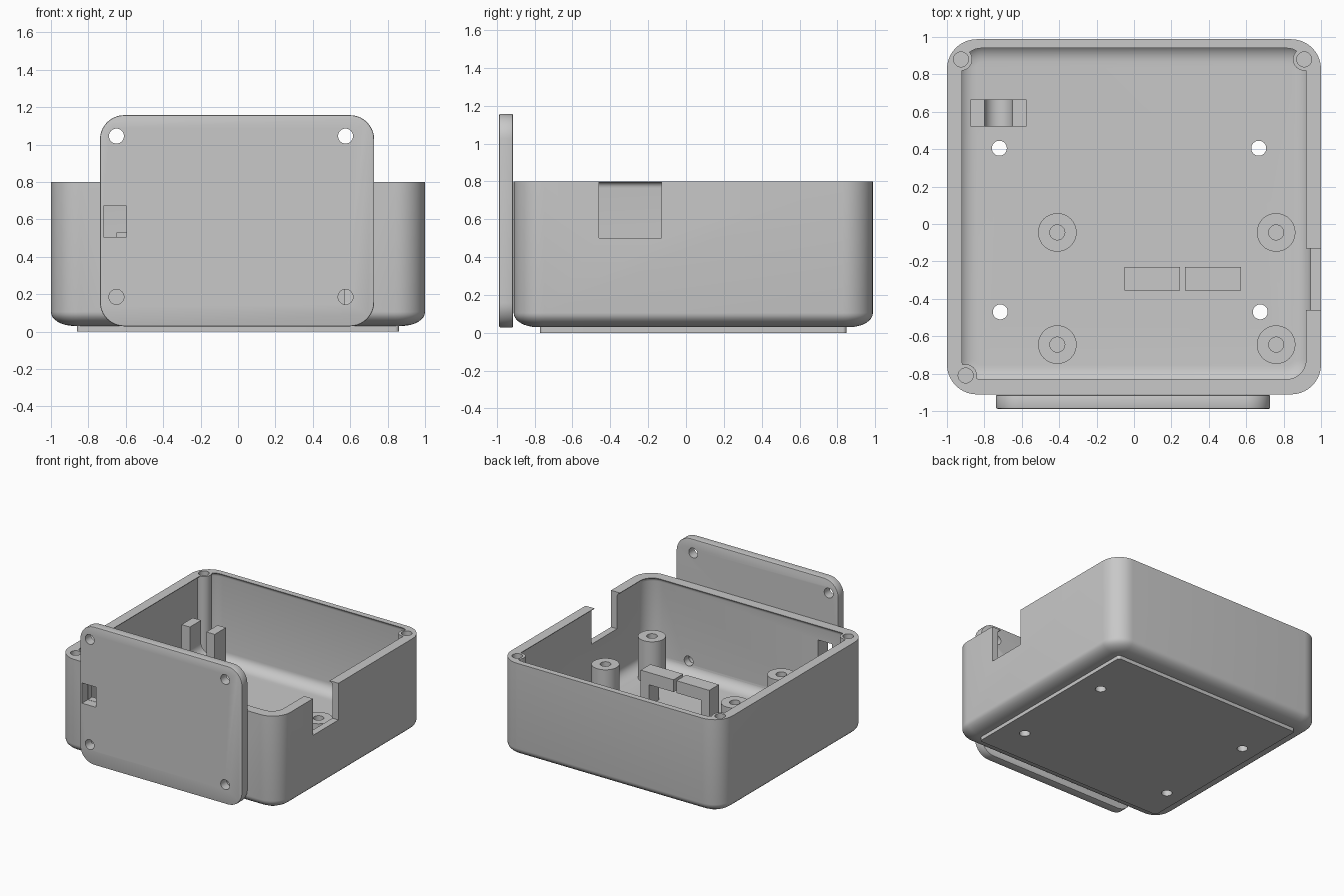
import bpy, bmesh, math
from mathutils import Matrix

cube = bpy.data.objects.get("Cube")
if cube:
    bpy.data.objects.remove(cube, do_unlink=True)

grey = bpy.data.materials.new("plain grey")
grey.use_nodes = True
grey.diffuse_color = (0.58, 0.58, 0.58, 1)
grey.node_tree.nodes["Principled BSDF"].inputs["Base Color"].default_value = (0.58, 0.58, 0.58, 1)


def finish(name, bm):
    bmesh.ops.recalc_face_normals(bm, faces=bm.faces[:])
    me = bpy.data.meshes.new(name)
    bm.to_mesh(me)
    bm.free()
    me.materials.append(grey)
    ob = bpy.data.objects.new(name, me)
    bpy.context.collection.objects.link(ob)
    return ob


def box(name, x0, x1, y0, y1, z0, z1):
    bm = bmesh.new()
    m = Matrix.Translation(((x0 + x1) / 2, (y0 + y1) / 2, (z0 + z1) / 2))
    m = m @ Matrix.Diagonal((x1 - x0, y1 - y0, z1 - z0, 1))
    bmesh.ops.create_cube(bm, size=1, matrix=m)
    return finish(name, bm)


def rod(name, x, y, z, r, length, axis="Z"):
    """Cylinder centred on a point, along Z or Y."""
    bm = bmesh.new()
    m = Matrix.Translation((x, y, z))
    if axis == "Y":
        m = m @ Matrix.Rotation(math.pi / 2, 4, "X")
    bmesh.ops.create_cone(bm, cap_ends=True, segments=40, radius1=r, radius2=r,
                          depth=length, matrix=m)
    return finish(name, bm)


def stack(name, x0, x1, y0, y1, r, levels, steps=10):
    """Rounded rectangles skinned upwards; levels are (inset, height)."""
    bm = bmesh.new()
    rings = []
    for inset, z in levels:
        rad = max(r - inset, 0.012)
        a0, a1, b0, b1 = x0 + inset + rad, x1 - inset - rad, y0 + inset + rad, y1 - inset - rad
        ring = []
        for k, (cx, cy) in enumerate(((a1, b1), (a0, b1), (a0, b0), (a1, b0))):
            for i in range(steps + 1):
                a = (k + i / steps) * math.pi / 2
                ring.append(bm.verts.new((cx + rad * math.cos(a), cy + rad * math.sin(a), z)))
        rings.append(ring)
    n = len(rings[0])
    for low, high in zip(rings, rings[1:]):
        for i in range(n):
            j = (i + 1) % n
            bm.faces.new((low[i], low[j], high[j], high[i]))
    bm.faces.new(rings[0])
    bm.faces.new(rings[-1])
    return finish(name, bm)


def arc(width, z, height, steps=8):
    """Quarter-ellipse fillet levels, from flat bottom to upright wall."""
    angles = [i / steps * math.pi / 2 for i in range(steps + 1)]
    return [(width * (1 - math.sin(a)), z + height * (1 - math.cos(a))) for a in angles]


def combine(ob, tool, operation="DIFFERENCE"):
    tool.hide_render = True
    mod = ob.modifiers.new("shape", "BOOLEAN")
    mod.operation, mod.solver, mod.object = operation, "EXACT", tool
    bpy.context.view_layer.objects.active = ob
    bpy.ops.object.modifier_apply(modifier=mod.name)
    bpy.data.objects.remove(tool, do_unlink=True)


def smooth(ob):
    bpy.ops.object.select_all(action="DESELECT")
    ob.select_set(True)
    bpy.context.view_layer.objects.active = ob
    bpy.ops.object.shade_smooth_by_angle(angle=math.radians(30))


# Open case with a raised base, a rounded lower edge and a coved inner lip
FLOOR, RIM = 0.08, 0.8
case = stack("case", -1, 1, -0.911, 0.988, 0.16,
             [(0.14, 0), (0.14, 0.03)] + arc(0.125, 0.03, 0.075) + [(0, RIM)])
lip = [(inset, 1.56 - z) for inset, z in reversed(arc(0.025, 0.765, 0.03, 5))]
cavity = stack("cavity_cutter", -0.945, 0.945, -0.855, 0.965, 0.13,
               arc(0.1, FLOOR, 0.08) + lip + [(0.025, 0.9)])
combine(case, cavity)

# Corner screw posts
for x, y in ((-0.925, 0.88), (0.91, 0.88), (-0.9, -0.81)):
    combine(case, rod("post", x, y, (RIM + 0.13) / 2, 0.06, RIM - 0.13), "UNION")
    combine(case, rod("post_hole", x, y, RIM, 0.04, 0.6))

# Side notch and floor holes
combine(case, box("notch_cutter", 0.9, 1.1, -0.46, -0.13, 0.5, 0.9))
for x, y in ((-0.72, 0.405), (0.667, 0.405), (-0.715, -0.47), (0.675, -0.47)):
    combine(case, rod("floor_hole", x, y, 0, 0.04, 0.6))

# Upright front plate with softened edges
plate = stack("front_plate", -0.738, 0.728, 0.028, 1.157, 0.13,
              [(0.008, 0.914), (0.002, 0.916), (0, 0.922), (0, 0.98), (0.002, 0.986), (0.008, 0.988)])
plate.data.transform(Matrix.Rotation(math.pi / 2, 4, "X"))

# Screw holes and window shared by the plate and the case wall
for ob, heights in ((plate, (0.185, 1.045)), (case, (0.185,))):
    for z in heights:
        for x in (-0.65, 0.575):
            combine(ob, rod("wall_hole", x, -0.9, z, 0.04, 0.3, "Y"))
    combine(ob, box("window_cutter", -0.72, -0.595, -1.1, -0.7, 0.505, 0.67))
smooth(case)
smooth(plate)

# Standoffs
for i, (x, y) in enumerate(((-0.41, -0.045), (-0.41, -0.645), (0.76, -0.045), (0.76, -0.645))):
    top = 0.42
    base = FLOOR - 0.01
    standoff = rod(f"standoff_{i + 1}", x, y, (top + base) / 2, 0.103, top - base)
    combine(standoff, rod("standoff_hole", x, y, top, 0.04, 0.4))
    smooth(standoff)

# Pair of hooked brackets, each with one outer leg
for name, x, cut in (("bracket_right", -0.05, 0.025), ("bracket_left", 0.274, 0.2)):
    bracket = box(name, x, x + 0.297, -0.355, -0.23, FLOOR - 0.01, 0.35)
    combine(bracket, box("hook_cutter", cut, cut + 0.295, -0.5, -0.1, 0, 0.25))

# Forked cradle with a round seat
cradle = box("cradle", -0.875, -0.575, 0.52, 0.665, FLOOR - 0.01, 0.53)
combine(cradle, box("gap_cutter", -0.8, -0.65, 0.4, 0.8, 0.35, 0.7))
combine(cradle, rod("seat_cutter", -0.725, 0.59, 0.35, 0.075, 0.4, "Y"))
smooth(cradle)
